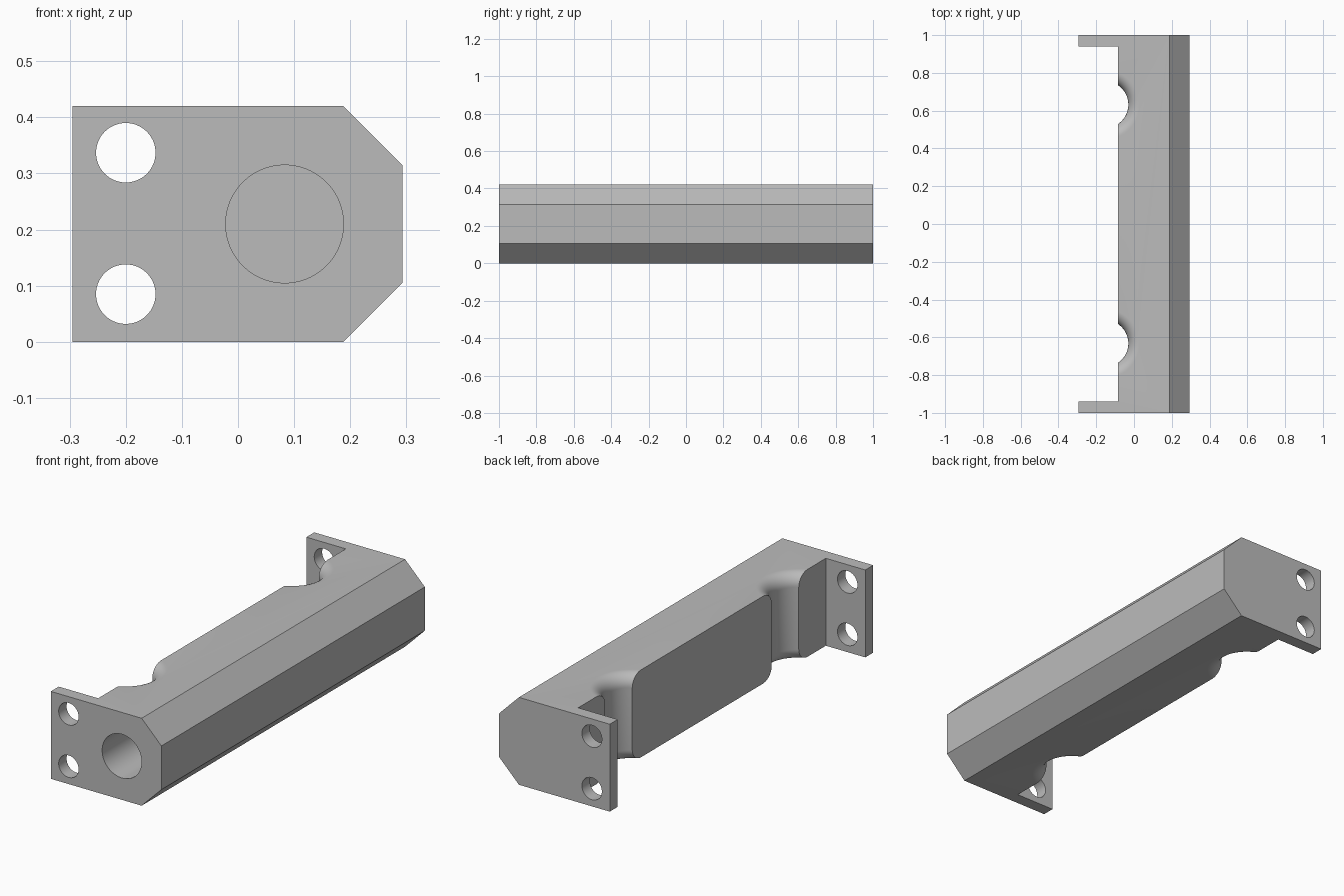
import bpy
import bmesh
from math import cos, sin, pi, radians
from mathutils import Matrix, Vector

cube = bpy.data.objects.get("Cube")
if cube:
    bpy.data.objects.remove(cube, do_unlink=True)

HEIGHT = 0.42
HALF = 1.0          # half length along y
PLATE = 0.06        # end plate thickness
LEFT, WALL, RIGHT = -0.295, -0.085, 0.293
CHAMFER = 0.105
SEGMENTS = 96

grey = bpy.data.materials.new("plain grey")
grey.use_nodes = True
colour = (0.5, 0.5, 0.5, 1)
grey.diffuse_color = colour
grey.node_tree.nodes["Principled BSDF"].inputs["Base Color"].default_value = colour


def finish(name, bm):
    bmesh.ops.recalc_face_normals(bm, faces=bm.faces)
    mesh = bpy.data.meshes.new(name)
    bm.to_mesh(mesh)
    bm.free()
    mesh.materials.append(grey)
    obj = bpy.data.objects.new(name, mesh)
    bpy.context.collection.objects.link(obj)
    return obj


def cut(target, cutter):
    cutter.hide_render = True
    mod = target.modifiers.new(cutter.name, 'BOOLEAN')
    mod.operation = 'DIFFERENCE'
    mod.solver = 'EXACT'
    mod.object = cutter
    bpy.context.view_layer.objects.active = target
    bpy.ops.object.modifier_apply(modifier=mod.name)
    bpy.data.objects.remove(cutter, do_unlink=True)


def rod(name, x, z, radius, y0, y1):
    bm = bmesh.new()
    place = Matrix.Translation((x, (y0 + y1) / 2, z)) @ Matrix.Rotation(pi / 2, 4, 'X')
    bmesh.ops.create_cone(bm, cap_ends=True, segments=SEGMENTS, radius1=radius,
                          radius2=radius, depth=y1 - y0, matrix=place)
    return finish(name, bm)


def scallop(name, x, y, radius, fillet):
    # Lathed waist that flares out with a rounded lip at top and bottom
    steps = 12
    lip = [(radius + fillet * (1 - sin(a)), fillet * (1 - cos(a)))
           for a in (pi / 2 * i / steps for i in range(steps + 1))]
    low = [(radius + fillet, -0.05)] + lip
    profile = low + [(r, HEIGHT - z) for r, z in reversed(low)]
    profile = [(0, -0.05)] + profile + [(0, HEIGHT + 0.05)]
    bm = bmesh.new()
    verts = [bm.verts.new((x + r, y, z)) for r, z in profile]
    edges = [bm.edges.new(pair) for pair in zip(verts, verts[1:])]
    bmesh.ops.spin(bm, geom=verts + edges, cent=(x, y, 0), axis=(0, 0, 1),
                   angle=2 * pi, steps=SEGMENTS)
    bmesh.ops.remove_doubles(bm, verts=bm.verts, dist=1e-5)
    return finish(name, bm)


# Chamfered bar with its end plates
bm = bmesh.new()
profile = [(LEFT, 0), (RIGHT - CHAMFER, 0), (RIGHT, CHAMFER),
           (RIGHT, HEIGHT - CHAMFER), (RIGHT - CHAMFER, HEIGHT), (LEFT, HEIGHT)]
face = bm.faces.new([bm.verts.new((x, -HALF, z)) for x, z in profile])
end = bmesh.ops.extrude_face_region(bm, geom=[face])["geom"]
bmesh.ops.translate(bm, vec=Vector((0, 2 * HALF, 0)),
                    verts=[v for v in end if isinstance(v, bmesh.types.BMVert)])
handle = finish("handle_body", bm)

# Recess between the end plates
bm = bmesh.new()
bmesh.ops.create_cube(bm, size=1)
bmesh.ops.scale(bm, vec=(0.5, 2 * (HALF - PLATE), 1), verts=bm.verts)
bmesh.ops.translate(bm, vec=(WALL - 0.25, 0, HEIGHT / 2), verts=bm.verts)
cut(handle, finish("recess_cutter", bm))

# Mounting holes through both plates
for z in (0.085, 0.337):
    cut(handle, rod("mounting_hole_cutter", -0.2, z, 0.053, -1.1, 1.1))

# Blind bore from the front end
cut(handle, rod("bore_cutter", 0.083, HEIGHT / 2, 0.105, -1.1, HALF - PLATE))

# Scallops in the inner wall
for side in (-1, 1):
    cut(handle, scallop("scallop_cutter", -0.153, side * 0.632, 0.123, 0.06))

# Smooth shading with crisp edges
bpy.ops.object.select_all(action='DESELECT')
handle.select_set(True)
bpy.context.view_layer.objects.active = handle
bpy.ops.object.shade_smooth_by_angle(angle=radians(30))
